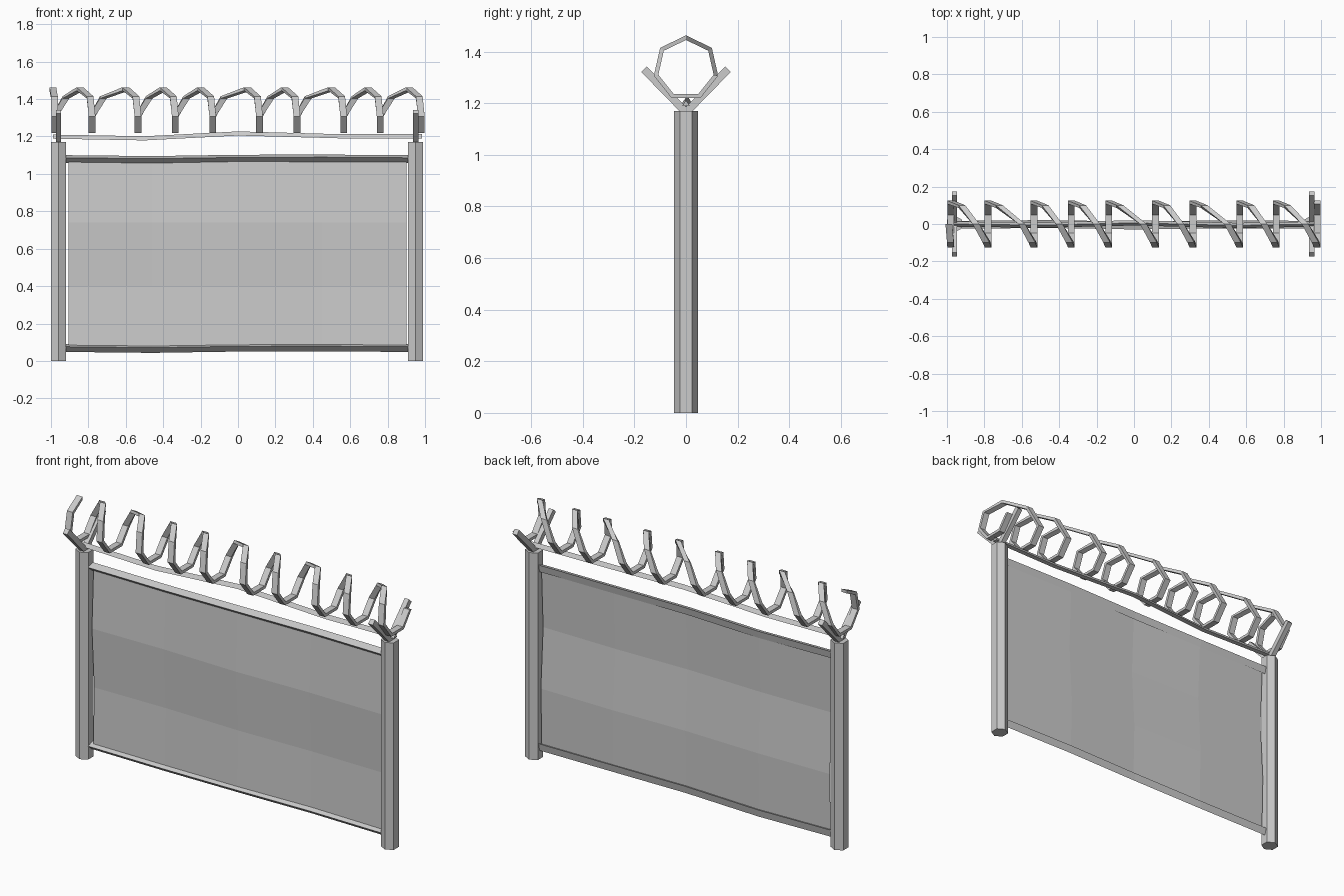
import bpy, bmesh, math
from mathutils import Vector

cube = bpy.data.objects.get("Cube")
if cube:
    bpy.data.objects.remove(cube, do_unlink=True)

grey = bpy.data.materials.new("metal grey")
grey.use_nodes = True
colour = (0.6, 0.6, 0.6, 1)
grey.diffuse_color = colour
grey.node_tree.nodes["Principled BSDF"].inputs["Base Color"].default_value = colour


def finish(name, bm, closed=True):
    if closed:
        bmesh.ops.recalc_face_normals(bm, faces=bm.faces)
    mesh = bpy.data.meshes.new(name)
    bm.to_mesh(mesh)
    bm.free()
    mesh.materials.append(grey)
    ob = bpy.data.objects.new(name, mesh)
    bpy.context.collection.objects.link(ob)
    return ob


def loft(name, rings):
    """Skin a list of equal cross-section rings and cap both ends."""
    bm = bmesh.new()
    rows = [[bm.verts.new(p) for p in ring] for ring in rings]
    n = len(rows[0])
    for a, b in zip(rows, rows[1:]):
        for i in range(n):
            j = (i + 1) % n
            bm.faces.new((a[i], a[j], b[j], b[i]))
    bm.faces.new(rows[0])
    bm.faces.new(rows[-1])
    return finish(name, bm)


def bar(name, path, section):
    """Sweep a y-z section along a path that runs mainly in x."""
    return loft(name, [[(x, y + sy, z + sz) for sy, sz in section] for x, y, z in path])


# Hexagonal posts, each carrying a V-shaped bracket
POST_TOP = 1.17
for side, px in (("right", -0.96), ("left", 0.95)):
    hexagon = [(px + 0.046 * math.sin(k * math.pi / 3), 0.046 * math.cos(k * math.pi / 3))
               for k in range(6)]
    loft(side + "_post", [[(x, y, z) for x, y in hexagon] for z in (0, POST_TOP)])
    for label, s in (("front", -1), ("back", 1)):
        start, end = Vector((px, 0, 1.165)), Vector((px, s * 0.163, 1.332))
        across = Vector((0, -(end - start).z, (end - start).y)).normalized() * 0.015
        wide = Vector((0.014, 0, 0))
        loft(f"{side}_{label}_bracket_arm",
             [[p + across + wide, p - across + wide, p - across - wide, p + across - wide]
              for p in (start, end)])

# Slightly bent triangular rails above and below the panel
rail_section = [(-0.025, 0.0), (0.017, 0.014), (0.008, -0.028)]
for name, z in (("top_rail", 1.086), ("bottom_rail", 0.076)):
    bends = [(-0.925, 0, 0), (-0.46, 0.004, -0.005), (0, -0.004, 0.002),
             (0.46, 0.002, 0.003), (0.91, 0, 0)]
    bar(name, [(x, y, z + dz) for x, y, dz in bends], rail_section)

# Loose wire carrying the coil
bar("support_wire",
    [(-0.99, 0, 1.195), (-0.5, -0.006, 1.186), (0, 0.006, 1.212),
     (0.55, -0.008, 1.197), (0.985, 0, 1.197)],
    [(-0.014, -0.007), (0, 0.015), (0.014, -0.007)])

# Gently dented sheet panel
bm = bmesh.new()
columns = ((-0.905, 0), (-0.46, 0.005), (0, -0.005), (0.45, 0.004), (0.902, 0))
rows = ((0.07, 0), (0.4, 0.008), (0.74, -0.012), (1.085, 0.003))
grid = [[bm.verts.new((x, dx + dz, z)) for x, dx in columns] for z, dz in rows]
for low, high in zip(grid, grid[1:]):
    for i in range(len(columns) - 1):
        bm.faces.new((low[i], low[i + 1], high[i + 1], high[i]))
finish("panel", bm, closed=False)

# Seven-sided flat-band coil: turns lie square underneath and step along over the top
turns = [-0.98, -0.78, -0.535, -0.335, -0.135, 0.115, 0.315, 0.565, 0.76, 0.98]
path = []
for i, x in enumerate(turns):
    lead = 0.01 if i == 0 else 0.065
    path += [(x - lead, 0), (x - lead / 6, 1), (x, 2), (x, 3), (x, 4), (x, 5)]
    if i < len(turns) - 1:
        path.append((x + 0.06, 6))
rings = []
for x, k in path:
    a = math.pi / 2 + k * math.tau / 7
    rings.append([(x + w, -r * math.cos(a) * -1, 1.335 + r * math.sin(a))
                  for w, r in ((-0.018, 0.11), (0.018, 0.11), (0.018, 0.128), (-0.018, 0.128))])
loft("barrier_coil", rings)
